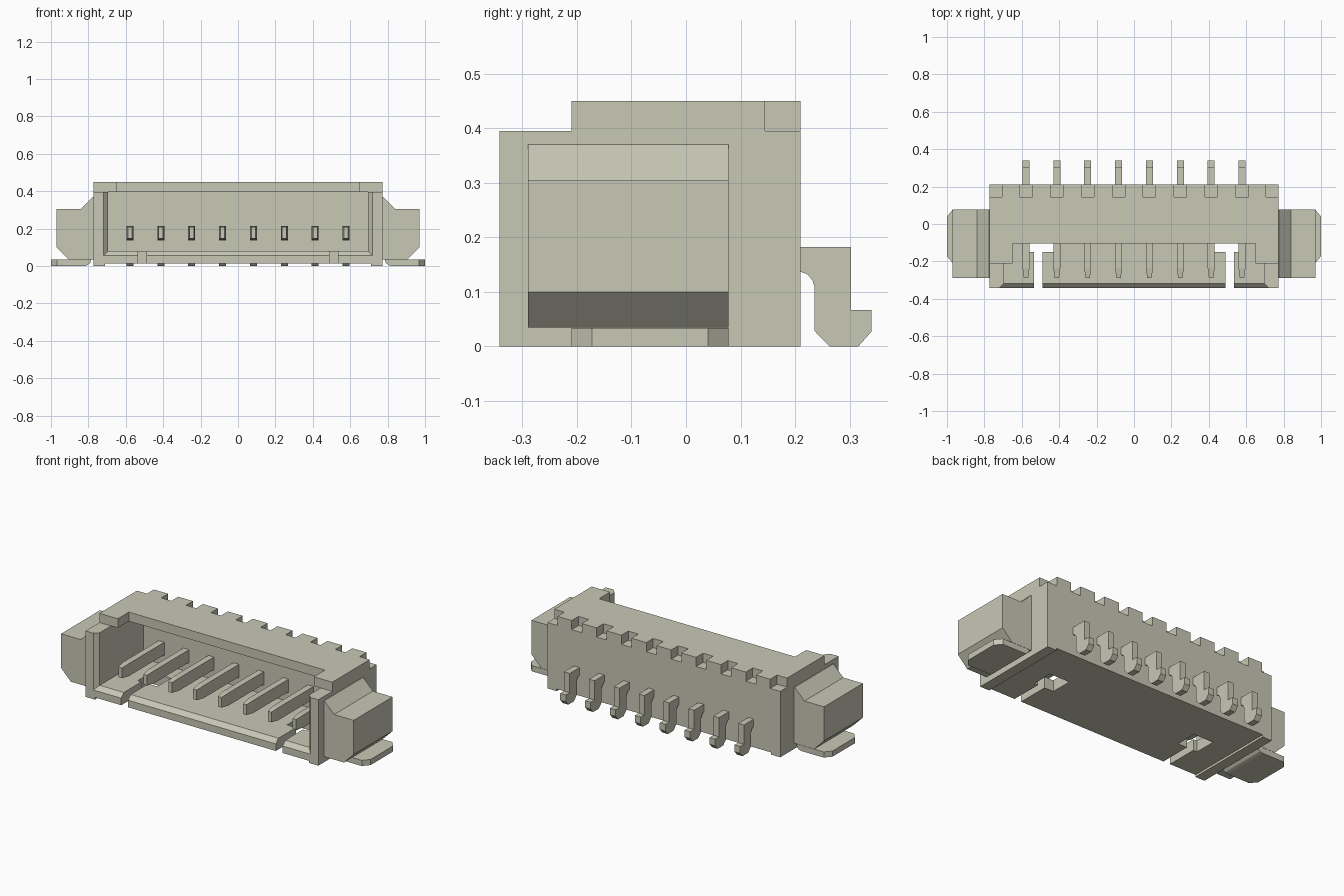
import bpy
import bmesh

if "Cube" in bpy.data.objects:
    bpy.data.objects.remove(bpy.data.objects["Cube"], do_unlink=True)

# One warm grey plastic for everything
COLOUR = (0.58, 0.58, 0.47, 1.0)
grey = bpy.data.materials.new("warm grey")
grey.use_nodes = True
grey.diffuse_color = COLOUR
grey.node_tree.nodes["Principled BSDF"].inputs["Base Color"].default_value = COLOUR


def finish(bm, name):
    bmesh.ops.recalc_face_normals(bm, faces=bm.faces[:])
    mesh = bpy.data.meshes.new(name)
    bm.to_mesh(mesh)
    bm.free()
    mesh.materials.append(grey)
    obj = bpy.data.objects.new(name, mesh)
    bpy.context.collection.objects.link(obj)
    return obj


def loft(bm, first, second):
    """Solid between two matching rings of points."""
    a = [bm.verts.new(p) for p in first]
    b = [bm.verts.new(p) for p in second]
    bm.faces.new(a)
    bm.faces.new(b)
    for i in range(len(a)):
        j = (i + 1) % len(a)
        bm.faces.new((a[i], a[j], b[j], b[i]))


def prism(bm, outline, axis, low, high):
    """Extrude a 2D outline along x, y or z."""
    def ring(d):
        return [p[:axis] + (d,) + p[axis:] for p in outline]
    loft(bm, ring(low), ring(high))


def rect(a0, a1, b0, b1):
    return [(a0, b0), (a1, b0), (a1, b1), (a0, b1)]


def box(name, x0, x1, y0, y1, z0, z1):
    bm = bmesh.new()
    prism(bm, rect(x0, x1, y0, y1), 2, z0, z1)
    return finish(bm, name)


def cut(target, cutter):
    mod = target.modifiers.new("cut", 'BOOLEAN')
    mod.operation = 'DIFFERENCE'
    mod.solver = 'EXACT'
    mod.object = cutter
    bpy.context.view_layer.objects.active = target
    bpy.ops.object.modifier_apply(modifier=mod.name)
    bpy.data.objects.remove(cutter, do_unlink=True)


W, FRONT, BACK, TOP = 0.772, -0.342, 0.21, 0.45
INNER, FLOOR, CEILING = 0.695, 0.08, 0.395
PITCH = 0.165
pin_xs = [(i - 3.5) * PITCH for i in range(8)]

# Housing block, hollowed from the front
housing = box("housing", -W, W, FRONT, BACK, 0, TOP)
cut(housing, box("cavity", -INNER, INNER, -0.5, 0.1, FLOOR, CEILING))
cut(housing, box("open_front", -INNER, INNER, -0.5, -0.21, 0.3, 0.6))
cut(housing, box("post_step", -1, 1, -0.5, -0.21, CEILING, 0.6))
cut(housing, box("roof_window", -0.65, 0.65, -0.5, -0.105, 0.35, 0.6))
cut(housing, box("underside", -0.71, 0.71, -0.5, 0.5, -0.1, 0.013))

# Flared mouth around the opening
bm = bmesh.new()
rings = []
for y, grow in ((FRONT - 0.025, 0.05), (FRONT + 0.025, 0)):
    w = INNER + grow
    rings.append([(x, y, z) for x, z in rect(-w, w, FLOOR - grow, 0.6)])
loft(bm, *rings)
cut(housing, finish(bm, "mouth"))

# T-shaped slots through the floor
for s in (-1, 1):
    xs = sorted((s * 0.49, s * 0.535))
    cut(housing, box("slot", *xs, -0.5, -0.13, -0.1, 0.2))
    xs = sorted((s * 0.43, s * 0.56))
    cut(housing, box("slot_head", *xs, -0.15, -0.02, -0.1, 0.2))

# Notches along the back top edge
for x in pin_xs + [-W, W]:
    half = 0.067 if abs(x) == W else 0.0335
    cut(housing, box("notch", x - half, x + half, 0.145, 0.3, CEILING, 0.6))

# Contact pins: tapered blade inside, bent leg behind
leg = [(0.09, 0.182), (0.303, 0.182), (0.303, 0.067), (0.34, 0.067),
       (0.34, 0.027), (0.316, 0), (0.263, 0), (0.236, 0.028),
       (0.236, 0.108), (0.232, 0.121), (0.223, 0.132), (0.21, 0.137), (0.09, 0.137)]
for i, x in enumerate(pin_xs):
    bm = bmesh.new()
    h = 0.0185
    prism(bm, leg, 0, x - h, x + h)
    prism(bm, rect(x - h, x + h, 0.14, 0.215), 1, -0.235, 0.12)
    rings = []
    for y, inset in ((-0.235, 0), (-0.29, 0.007)):
        rings.append([(px, y, pz) for px, pz in
                      rect(x - h + inset, x + h - inset, 0.14 + inset, 0.215 - inset)])
    loft(bm, *rings)
    finish(bm, f"pin_{i + 1}")

# Side ears with solder tabs beneath
ear = [(W, 0.37), (0.775, 0.37), (0.84, 0.305), (0.97, 0.305),
       (0.97, 0.1), (0.905, 0.035), (W, 0.035)]
tab = [(0.82, -0.21), (0.968, -0.21), (1, -0.172), (1, 0.04), (0.968, 0.078), (0.82, 0.078)]
bend = [(0.82, 0), (0.803, 0.005), (0.79, 0.017), (0.785, 0.034), (0.82, 0.034)]
for s, side in ((1, "left"), (-1, "right")):
    def flip(points):
        return [(s * a, b) for a, b in points]
    bm = bmesh.new()
    prism(bm, flip(ear), 1, -0.29, 0.078)
    finish(bm, side + "_ear")
    bm = bmesh.new()
    prism(bm, flip(tab), 2, 0, 0.034)
    prism(bm, flip(bend), 1, -0.21, 0.078)
    finish(bm, side + "_solder_tab")
